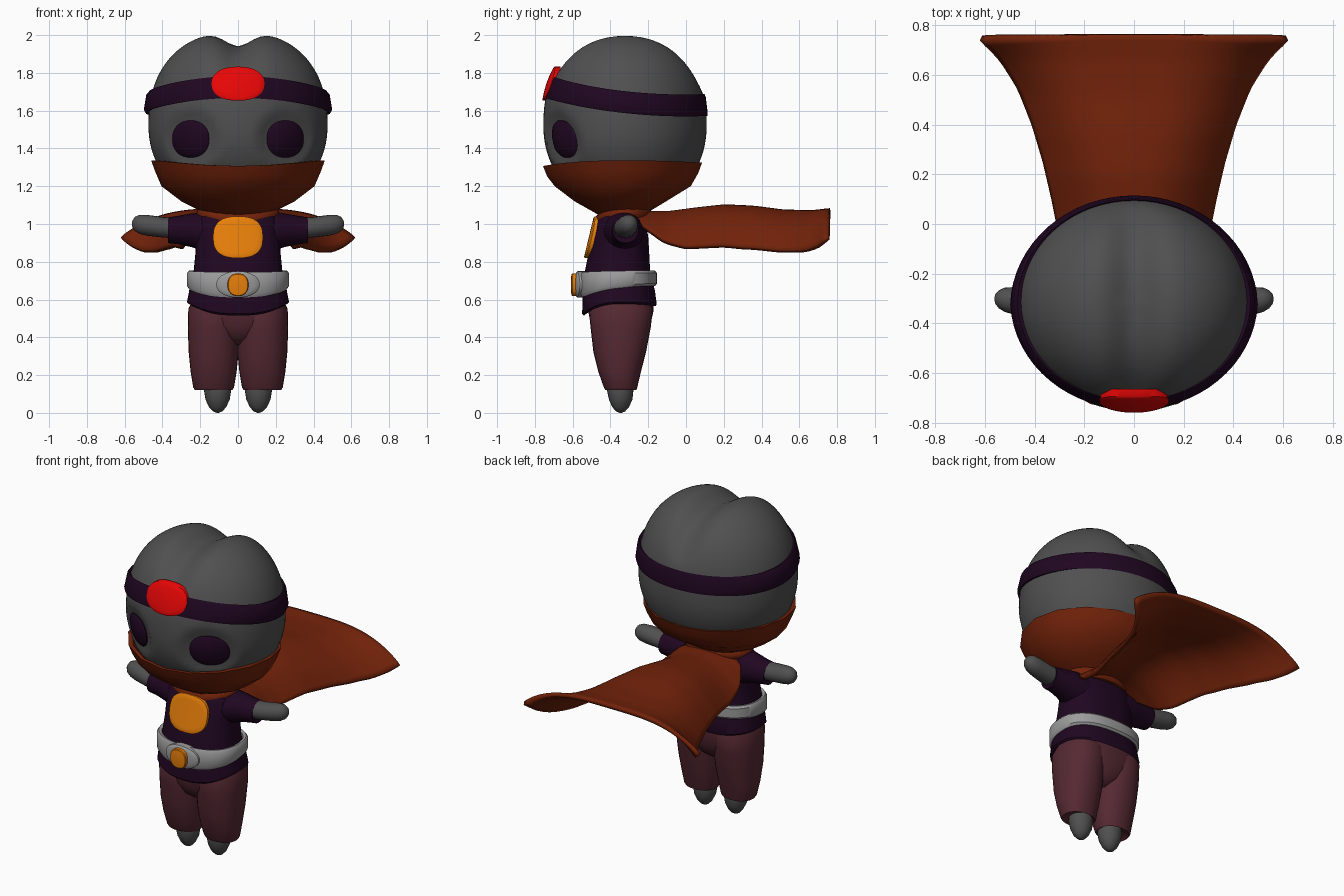
import bpy, bmesh, math
from math import sin, cos, pi, exp, sqrt

if "Cube" in bpy.data.objects:
    bpy.data.objects.remove(bpy.data.objects["Cube"])


def mat(name, r, g, b):
    m = bpy.data.materials.new(name)
    m.diffuse_color = (r, g, b, 1)
    m.use_nodes = True
    m.node_tree.nodes["Principled BSDF"].inputs["Base Color"].default_value = m.diffuse_color
    return m


GREY = mat("dark_grey", 0.08, 0.08, 0.08)
SILVER = mat("light_grey", 0.33, 0.33, 0.33)
PURPLE = mat("dark_purple", 0.014, 0.002, 0.015)
MAUVE = mat("mauve", 0.092, 0.022, 0.032)
RUST = mat("rust", 0.165, 0.016, 0.003)
RED = mat("red", 0.84, 0.002, 0.002)
ORANGE = mat("orange", 0.83, 0.22, 0.003)


def skin(name, rings, material, loop=True, wrap=False, caps=True):
    """Skin a list of point rings; loop closes each ring, wrap joins last to first."""
    bm = bmesh.new()
    vs = [[bm.verts.new(p) for p in r] for r in rings]
    n, m = len(rings[0]), len(rings)
    for i in range(m if wrap else m - 1):
        a, b = vs[i], vs[(i + 1) % m]
        for j in range(n if loop else n - 1):
            k = (j + 1) % n
            bm.faces.new((a[j], a[k], b[k], b[j]))
    if caps and loop and not wrap:
        bm.faces.new(vs[0])
        bm.faces.new(vs[-1])
    bmesh.ops.recalc_face_normals(bm, faces=bm.faces[:])
    me = bpy.data.meshes.new(name)
    bm.to_mesh(me)
    bm.free()
    me.materials.append(material)
    ob = bpy.data.objects.new(name, me)
    bpy.context.collection.objects.link(ob)
    return ob


def spow(v, p):
    return math.copysign(abs(v) ** (2 / p), v)


def angles(n):
    return [2 * pi * i / n for i in range(n)]


def lathe(name, rows, material, n=32, p=2.0, shift=lambda a, z: 0.0, cx=0.0):
    """rows: z, half width, front y, back y (a = 0 faces the front)."""
    rings = []
    for z, w, yf, yb in rows:
        rings.append([(cx + w * spow(sin(a), p),
                       (yf + yb) / 2 - (yb - yf) / 2 * spow(cos(a), p),
                       z + shift(a, z)) for a in angles(n)])
    return skin(name, rings, material)


def limb(name, rows, material, s, n=20):
    """rows along x: x, y, z, y radius, z radius; s picks the side."""
    return skin(name, [[(s * x, y + ry * cos(a), z + rz * sin(a)) for a in angles(n)]
                       for x, y, z, ry, rz in rows], material)


def plate(name, cx, cz, rx, rz, p, yfun, material, depth=0.03, bulge=0.0, n=36):
    """Front-facing rounded plate that follows the surface y = yfun(x, z)."""
    rings = []
    for r, back in ((1, depth), (1, 0), (0.93, -0.004), (0.75, -0.004), (0.5, -0.004),
                    (0.25, -0.004), (0.03, -0.004)):
        ring = []
        for a in angles(n):
            x, z = cx + rx * r * spow(cos(a), p), cz + rz * r * spow(sin(a), p)
            ring.append((x, yfun(x, z) + back - bulge * (1 - r * r), z))
        rings.append(ring)
    return skin(name, rings, material)


def band(name, base, mid, half, thick, material, n=64):
    """Strap round a body; base(a, z, offset) gives x, y."""
    prof = ((-0.04, -0.9), (0.6, -1), (1, -0.7), (1, 0.7), (0.6, 1), (-0.04, 0.9))
    rings = []
    for a in angles(n):
        ring = []
        for o, h in prof:
            z = mid(cos(a)) + h * half(cos(a))
            ring.append((*base(a, z, o * thick), z))
        rings.append(ring)
    return skin(name, rings, material, wrap=True)


# Head: fuller above, with a groove over the crown and shallow eye sockets
HX, HR, HY, HZ, UP, DN = 0.474, 0.432, -0.323, 1.52, 0.5, 0.44


def head_f(z):
    p, r = (2.3, UP) if z > HZ else (2.1, DN)
    return max(0.0, 1 - abs((z - HZ) / r) ** p) ** (1 / p)


def head_y(x, z):
    return HY - HR * sqrt(max(0.0, head_f(z) ** 2 - (x / HX) ** 2))


rings = []
for i in range(49):
    t = -1.5 + (1.5 + 1.562) * i / 48
    p, r = (2.3, UP) if t > 0 else (2.1, DN)
    f, z0 = spow(cos(t), p), HZ + r * spow(sin(t), p)
    ring = []
    for a in angles(88):
        x, y = HX * f * sin(a), HY - HR * f * cos(a)
        k = min(1, max(0, (z0 - 1.62) / 0.3))
        z = z0 - 0.078 * exp(-(x / 0.10) ** 2) * k * k * (3 - 2 * k)
        if y < HY:
            d = sqrt((abs(x) - 0.245) ** 2 + (z - 1.45) ** 2) / 0.15
            y += 0.04 * max(0, 1 - d ** 4)
        ring.append((x, y, z))
    rings.append(ring)
skin("head", rings, GREY)

# Face: eyes, lower-face mask, headband with gem
for s, side in ((1, "left"), (-1, "right")):
    plate(side + "_eye", s * 0.25, 1.45, 0.098, 0.098, 2.2,
          lambda x, z: head_y(x, z) + 0.024, PURPLE, 0.04, 0.016)
lathe("face_mask", [(1.035, 0.10, -0.44, -0.26), (1.075, 0.21, -0.51, -0.18),
                    (1.12, 0.30, -0.59, -0.105), (1.20, 0.405, -0.695, 0.025),
                    (1.27, 0.44, -0.735, 0.065), (1.325, 0.46, -0.757, 0.085),
                    (1.325, 0.43, -0.735, 0.06), (1.29, 0.41, -0.70, 0.03)], RUST, 16,
      shift=lambda a, z: (0.012 * sin(a) ** 2 - 0.018 * max(0, cos(a)) ** 3) if z > 1.26 else 0)


def head_ring(a, z, o):
    f, o = head_f(z), o * (1 - 0.72 * abs(cos(a)))
    return (HX * f + o) * sin(a), HY - (HR * f + o) * cos(a)


band("headband", head_ring, lambda c: 1.645 + 0.0475 * c + 0.0325 * c * c,
     lambda c: 0.058, 0.028, PURPLE)
plate("forehead_gem", 0, 1.743, 0.14, 0.09, 2.3,
      lambda x, z: min(-0.757 + 0.36 * (z - 1.655) + x * x, head_y(x, z) - 0.011), RED, 0.03)

# Shirt with a hem that dips in front, plus short sleeves and arms
lathe("shirt", [(0.60, 0.23, -0.50, -0.18), (0.565, 0.26, -0.54, -0.16), (0.575, 0.270, -0.55, -0.155),
                (0.65, 0.258, -0.545, -0.165), (0.75, 0.235, -0.535, -0.19), (0.85, 0.225, -0.515, -0.195),
                (0.93, 0.222, -0.50, -0.20), (1.0, 0.22, -0.48, -0.21), (1.05, 0.20, -0.46, -0.23),
                (1.075, 0.15, -0.43, -0.26), (1.10, 0.10, -0.41, -0.28)], PURPLE, 40, 2.5,
      lambda a, z: (-0.05 * max(0, cos(a)) ** 2 + 0.012 * sin(a) ** 2) if z < 0.62 else 0)
for s, side in ((1, "left"), (-1, "right")):
    limb(side + "_sleeve", [(0.10, -0.33, 0.95, 0.11, 0.10), (0.20, -0.33, 0.962, 0.105, 0.10),
                            (0.25, -0.325, 0.967, 0.09, 0.088), (0.32, -0.32, 0.968, 0.075, 0.075),
                            (0.37, -0.32, 0.967, 0.070, 0.068), (0.365, -0.32, 0.967, 0.05, 0.05)],
         PURPLE, s)
    limb(side + "_arm", [(0.28, -0.32, 0.975, 0.06, 0.055), (0.40, -0.32, 0.983, 0.062, 0.054),
                         (0.48, -0.31, 0.993, 0.056, 0.055), (0.52, -0.305, 0.998, 0.049, 0.051),
                         (0.545, -0.303, 1.0, 0.036, 0.038), (0.558, -0.302, 1.0, 0.02, 0.02),
                         (0.562, -0.302, 1.0, 0.004, 0.004)], GREY, s)
plate("chest_badge", 0, 0.93, 0.132, 0.11, 2.6,
      lambda x, z: -0.537 + 0.24 * (z - 0.82) + 0.7 * x * x, ORANGE, 0.03)


# Belt and buckle
def waist(a, z, o):
    return (0.245 + o) * spow(sin(a), 2.4), -0.358 - (0.178 + o) * spow(cos(a), 2.4)


band("belt", waist, lambda c: 0.706 - 0.017 * c - 0.011 * c * c,
     lambda c: 0.046 + 0.013 * c + 0.008 * c * c, 0.026, SILVER)
plate("buckle", 0, 0.68, 0.115, 0.07, 2.1, lambda x, z: -0.575 + x * x, SILVER, 0.04, 0.012)
plate("buckle_stud", 0, 0.678, 0.055, 0.06, 2.4, lambda x, z: -0.602, ORANGE, 0.03, 0.004)

# Trousers, seat and feet
for s, side in ((1, "left"), (-1, "right")):
    lathe(side + "_trouser_leg",
          [(0.14, 0.07, -0.40, -0.28), (0.122, 0.10, -0.428, -0.262), (0.135, 0.108, -0.435, -0.258),
           (0.22, 0.122, -0.465, -0.238), (0.32, 0.132, -0.49, -0.212), (0.45, 0.137, -0.505, -0.187),
           (0.55, 0.134, -0.515, -0.175), (0.62, 0.10, -0.48, -0.21)], MAUVE, 28, 2.2,
          lambda a, z: 0, s * 0.129)
    lathe(side + "_foot",
          [(0.20, 0.065, -0.41, -0.285), (0.12, 0.072, -0.418, -0.278), (0.07, 0.064, -0.408, -0.284),
           (0.03, 0.045, -0.39, -0.302), (0.008, 0.025, -0.37, -0.322), (0.0, 0.005, -0.351, -0.341)],
          GREY, 24, 2.0, lambda a, z: 0, s * 0.108)
lathe("trouser_seat", [(0.36, 0.03, -0.42, -0.27), (0.40, 0.10, -0.475, -0.215), (0.46, 0.18, -0.502, -0.19),
                       (0.54, 0.235, -0.518, -0.172), (0.60, 0.24, -0.52, -0.175)], MAUVE, 32, 2.6)

# Scarf collar round the neck, dipping in front
rings = []
for a in angles(40):
    zc = 1.055 - 0.035 * max(0, cos(a)) ** 2
    rings.append([((0.185 + 0.035 * cos(b)) * sin(a), -0.33 - (0.125 + 0.025 * cos(b)) * cos(a),
                   zc + 0.036 * sin(b)) for b in angles(10)])
skin("scarf_collar", rings, RUST, wrap=True)


# Cape: an arched sheet streaming backwards, flaring at the end
def lerp(keys, t):
    for (t0, a), (t1, b) in zip(keys, keys[1:]):
        if t <= t1:
            k = (t - t0) / (t1 - t0)
            return a + (b - a) * k
    return keys[-1][1]


WIDTH = [(-0.26, 0.20), (-0.15, 0.275), (0.1, 0.325), (0.25, 0.36), (0.4, 0.405),
         (0.55, 0.465), (0.66, 0.535), (0.71, 0.58), (0.75, 0.63)]
CREST = [(-0.26, 1.06), (-0.1, 1.055), (0.05, 1.075), (0.2, 1.092), (0.35, 1.085),
         (0.5, 1.065), (0.65, 1.06), (0.75, 1.072)]
DROP = [(-0.26, 0.05), (-0.12, 0.15), (0.0, 0.20), (0.3, 0.22), (0.5, 0.215),
        (0.62, 0.21), (0.70, 0.19), (0.75, 0.15)]
rows = []
for i in range(37):
    y = -0.26 + 1.015 * i / 36
    row = []
    for j in range(41):
        s = -1 + j / 20
        e = 2.2 + 1.6 * max(0, y)
        z = lerp(CREST, y) - lerp(DROP, y) * abs(s) ** e
        row.append((lerp(WIDTH, y) * s, y + 0.018 * (1 - s * s) * max(0, y), z))
    rows.append(row)
cape = skin("cape", rows, RUST, loop=False)
sm = cape.modifiers.new("smooth", "SMOOTH")
sm.factor, sm.iterations = 0.5, 2
so = cape.modifiers.new("thickness", "SOLIDIFY")
so.thickness, so.offset = 0.025, 0

# Smooth shading, keeping hems and rims crisp
for ob in bpy.context.collection.objects:
    ob.select_set(True)
bpy.context.view_layer.objects.active = cape
bpy.ops.object.shade_smooth_by_angle(angle=math.radians(40))
